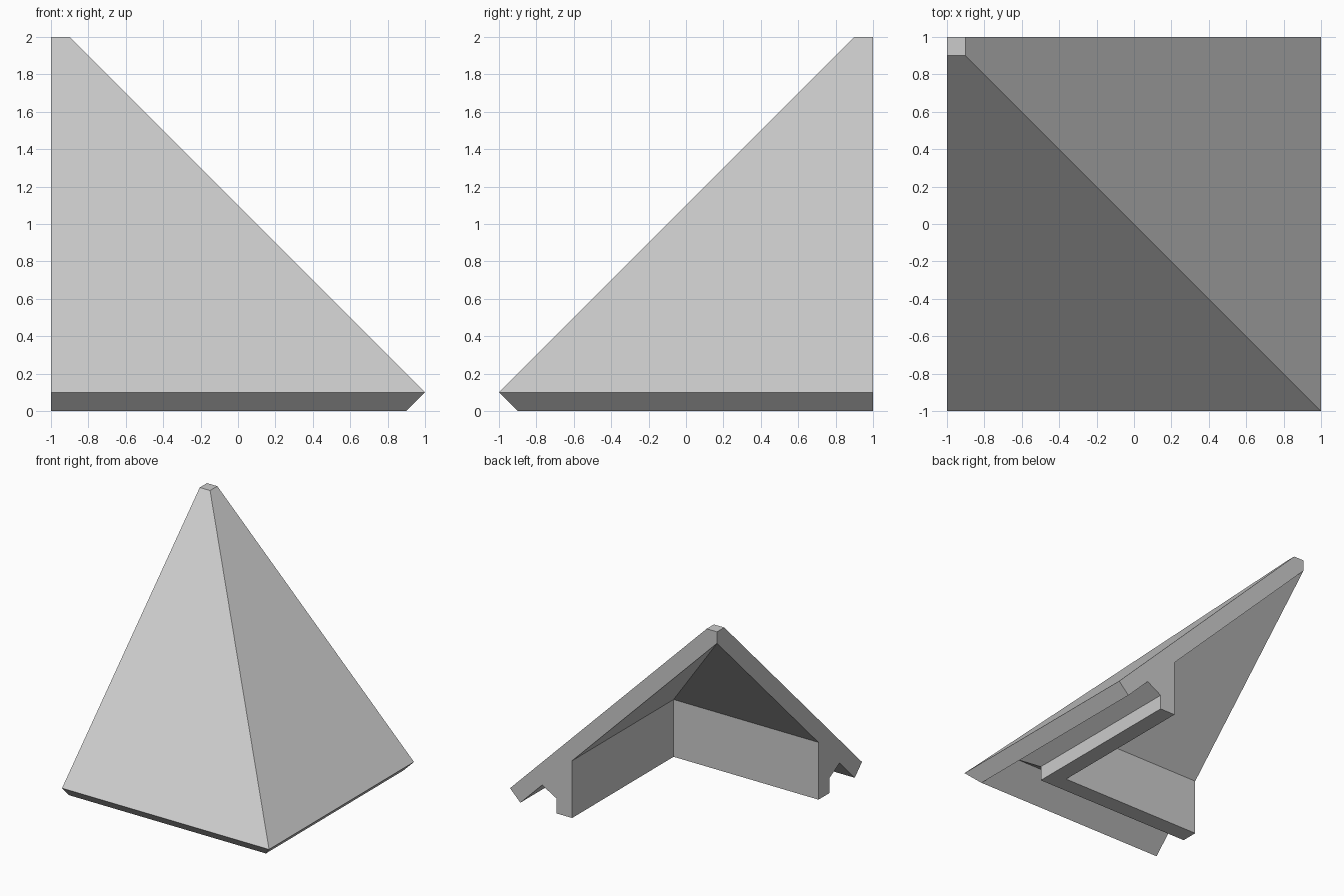
import bpy
import bmesh

default_cube = bpy.data.objects.get("Cube")
if default_cube:
    bpy.data.objects.remove(default_cube, do_unlink=True)

# Plain grey for the whole piece
grey = bpy.data.materials.new("light_grey")
grey.use_nodes = True
colour = (0.6, 0.6, 0.6, 1.0)
grey.diffuse_color = colour
grey.node_tree.nodes["Principled BSDF"].inputs["Base Color"].default_value = colour

# Roof cross-section: (distance in from the eave, height)
PROFILE = [
    (0, 0.1), (1.9, 2), (2, 2), (2, 1.9),         # eave, slope, peak
    (0.6, 0.5), (0.6, 0), (0.45, 0),              # underside and hanging wall
    (0.45, 0.13), (0.31, 0.21), (0.1, 0),         # brace and overhang
]


def build_corner_roof(profile):
    """Sweep the section along two eaves, mitred at the hip."""
    bm = bmesh.new()
    stations = [
        [bm.verts.new((1 - d, 1, z)) for d, z in profile],       # back end
        [bm.verts.new((1 - d, d - 1, z)) for d, z in profile],   # hip mitre
        [bm.verts.new((-1, d - 1, z)) for d, z in profile],      # side end
    ]
    n = len(profile)
    for a, b in zip(stations, stations[1:]):
        for i in range(n):
            j = (i + 1) % n
            bm.faces.new((a[i], a[j], b[j], b[i]))
    bm.faces.new(stations[0])
    bm.faces.new(stations[-1])
    # The sections meet at the peak
    bmesh.ops.remove_doubles(bm, verts=bm.verts[:], dist=0.0001)
    bmesh.ops.recalc_face_normals(bm, faces=bm.faces[:])
    mesh = bpy.data.meshes.new("corner_roof")
    bm.to_mesh(mesh)
    bm.free()
    mesh.materials.append(grey)
    roof = bpy.data.objects.new("corner_roof", mesh)
    bpy.context.collection.objects.link(roof)
    return roof


build_corner_roof(PROFILE)
